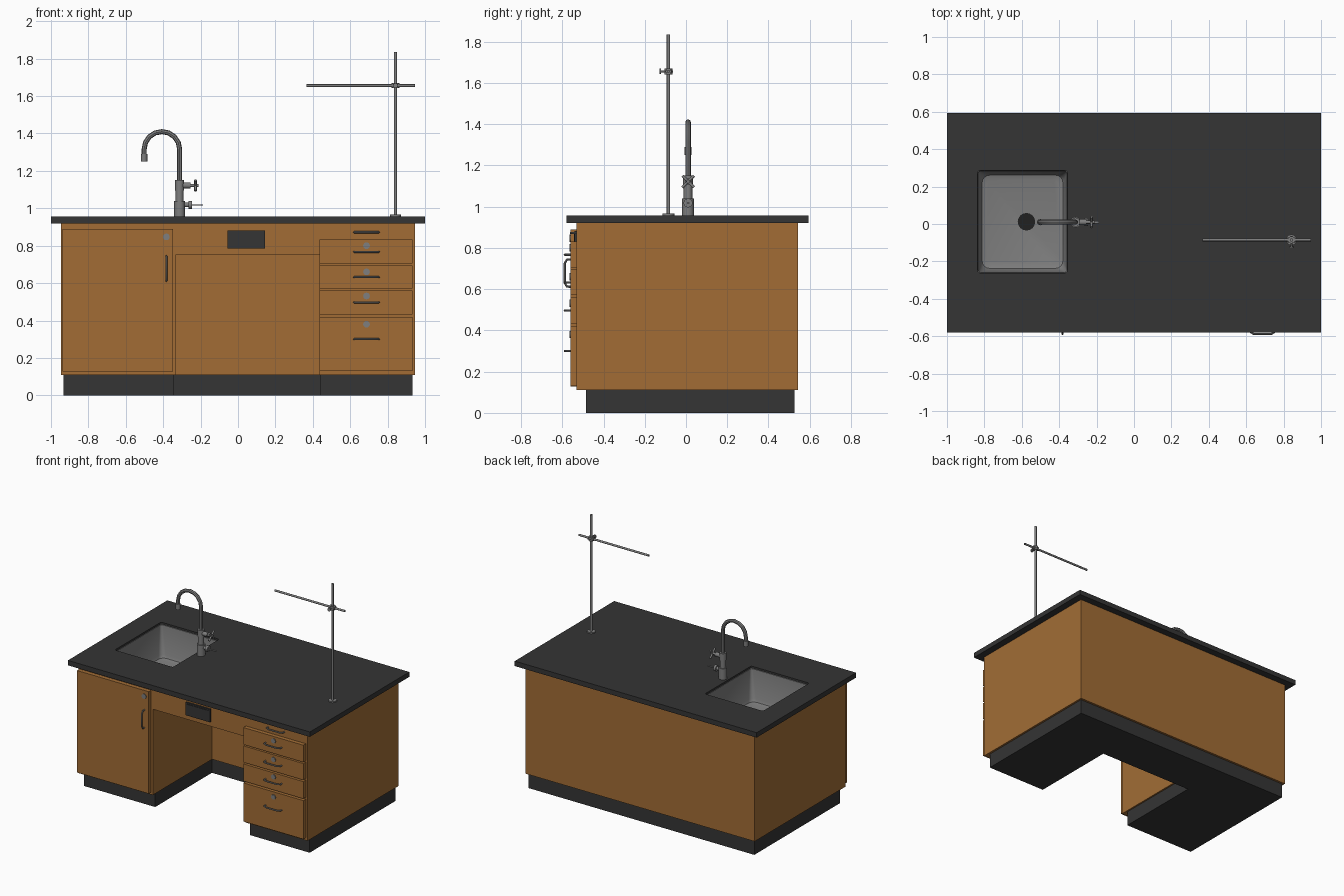
import bpy, bmesh, math
from mathutils import Vector

if "Cube" in bpy.data.objects:
    bpy.data.objects.remove(bpy.data.objects["Cube"])


def material(name, rgb):
    m = bpy.data.materials.new(name)
    m.diffuse_color = (*rgb, 1)
    m.use_nodes = True
    m.node_tree.nodes["Principled BSDF"].inputs["Base Color"].default_value = m.diffuse_color
    return m


WOOD = material("warm wood", (0.36, 0.152, 0.036))
BLACK = material("black resin", (0.035, 0.035, 0.035))
STEEL = material("grey steel", (0.21, 0.21, 0.21))
DRAIN = material("dark drain", (0.015, 0.015, 0.015))


def finish(ob, name, mat, smooth=False):
    ob.name = name
    ob.data.materials.clear()
    ob.data.materials.append(mat)
    if smooth:
        bpy.ops.object.select_all(action='DESELECT')
        ob.select_set(True)
        bpy.context.view_layer.objects.active = ob
        bpy.ops.object.shade_smooth_by_angle(angle=math.radians(40))
    return ob


def from_bmesh(bm, name, mat):
    me = bpy.data.meshes.new(name)
    bm.to_mesh(me)
    bm.free()
    ob = bpy.data.objects.new(name, me)
    bpy.context.collection.objects.link(ob)
    return finish(ob, name, mat)


def box(name, lo, hi, mat):
    bpy.ops.mesh.primitive_cube_add(size=1)
    ob = bpy.context.object
    for v in ob.data.vertices:
        v.co = [lo[i] + (v.co[i] + 0.5) * (hi[i] - lo[i]) for i in range(3)]
    return finish(ob, name, mat)


def rod(name, a, b, r, mat=STEEL, sides=12, r2=None):
    a, b = Vector(a), Vector(b)
    d = b - a
    bpy.ops.mesh.primitive_cone_add(vertices=sides, radius1=r, radius2=r if r2 is None else r2,
                                    depth=d.length, location=(a + b) / 2,
                                    rotation=d.to_track_quat('Z', 'Y').to_euler())
    return finish(bpy.context.object, name, mat, True)


def tube(name, pts, r, mat=STEEL):
    cu = bpy.data.curves.new(name, 'CURVE')
    cu.dimensions = '3D'
    cu.bevel_depth = r
    cu.bevel_resolution = 2
    cu.use_fill_caps = True
    sp = cu.splines.new('POLY')
    sp.points.add(len(pts) - 1)
    for p, co in zip(sp.points, pts):
        p.co = (*co, 1)
    ob = bpy.data.objects.new(name, cu)
    bpy.context.collection.objects.link(ob)
    bpy.ops.object.select_all(action='DESELECT')
    ob.select_set(True)
    bpy.context.view_layer.objects.active = ob
    bpy.ops.object.convert(target='MESH')
    return finish(bpy.context.object, name, mat, True)


def u_prism(name, x0, x1, y0, y1, n0, n1, ny, z0, z1, mat):
    """U-shaped plan with a knee space notch, extruded up, open on top."""
    plan = [(x0, y0), (n0, y0), (n0, ny), (n1, ny), (n1, y0), (x1, y0), (x1, y1), (x0, y1)]
    bm = bmesh.new()
    lo = [bm.verts.new((x, y, z0)) for x, y in plan]
    hi = [bm.verts.new((x, y, z1)) for x, y in plan]
    bm.faces.new(lo[::-1])
    for i in range(8):
        j = (i + 1) % 8
        bm.faces.new((lo[i], lo[j], hi[j], hi[i]))
    return from_bmesh(bm, name, mat)


def rounded(x0, x1, y0, y1, r, n=4):
    pts = []
    for k, (cx, cy) in enumerate([(x1 - r, y1 - r), (x0 + r, y1 - r), (x0 + r, y0 + r), (x1 - r, y0 + r)]):
        for i in range(n + 1):
            a = math.pi / 2 * (k + i / n)
            pts.append((cx + r * math.cos(a), cy + r * math.sin(a)))
    return pts


# Cabinet carcass, toe kick, apron over the knee space
u_prism("cabinet_body", -0.947, 0.947, -0.53, 0.542, -0.333, 0.435, 0.17, 0.11, 0.921, WOOD)
u_prism("toe_kick", -0.933, 0.932, -0.485, 0.526, -0.345, 0.44, 0.185, 0.0, 0.11, BLACK)
box("apron", (-0.335, -0.528, 0.75), (0.437, -0.5, 0.921), WOOD)
box("outlet_box", (-0.055, -0.54, 0.785), (0.145, -0.515, 0.882), BLACK)
box("outlet_cover", (-0.045, -0.544, 0.795), (0.135, -0.53, 0.872), BLACK)

# Countertop with the sink opening
top = box("countertop", (-1, -0.58, 0.92), (1, 0.594, 0.957), BLACK)
cut = box("sink_cutter", (-0.836, -0.261, 0.8), (-0.356, 0.285, 1.1), BLACK)
cut.hide_render = True
bm = bmesh.new()
bm.from_mesh(cut.data)
bmesh.ops.bevel(bm, geom=[e for e in bm.edges if abs(e.verts[0].co.z - e.verts[1].co.z) > 0.1],
                offset=0.012, segments=3, profile=0.5, affect='EDGES')
bm.to_mesh(cut.data)
bm.free()
mod = top.modifiers.new("opening", 'BOOLEAN')
mod.object = cut
mod.solver = 'EXACT'
bpy.context.view_layer.objects.active = top
bpy.ops.object.modifier_apply(modifier="opening")
bpy.data.objects.remove(cut)

# Sink basin: rim, tapered walls, filleted floor
bm = bmesh.new()
rings = []
for inset, z, r in [(-0.003, 0.945, 0.014), (0.002, 0.94, 0.015), (0.016, 0.73, 0.035),
                    (0.024, 0.71, 0.04), (0.045, 0.703, 0.04)]:
    pts = rounded(-0.836 + inset, -0.356 - inset, -0.261 + inset, 0.285 - inset, r)
    rings.append([bm.verts.new((x, y, z)) for x, y in pts])
for a, b in zip(rings, rings[1:]):
    for i in range(len(a)):
        j = (i + 1) % len(a)
        bm.faces.new((a[i], a[j], b[j], b[i])).normal_flip()
bm.faces.new(rings[-1])
bmesh.ops.recalc_face_normals(bm, faces=bm.faces)
if bm.faces[:][-1].normal.z < 0:
    bmesh.ops.reverse_faces(bm, faces=bm.faces)
finish(from_bmesh(bm, "sink_basin", STEEL), "sink_basin", STEEL, True)
rod("sink_drain", (-0.575, 0.012, 0.70), (-0.575, 0.012, 0.708), 0.047, DRAIN, 16)


# Handles and locks
def handle(name, c, vertical=False, y=-0.56, reach=0.031):
    prof = [(-0.066, 0), (-0.066, 0.55), (-0.048, 0.9), (0.048, 0.9), (0.066, 0.55), (0.066, 0)]
    tube(name, [(c[0] + (0 if vertical else t), y - d * reach, c[1] + (t if vertical else 0))
                for t, d in prof], 0.0055)


def lock(name, x, z):
    rod(name, (x, -0.555, z), (x, -0.566, z), 0.018, STEEL, 16)


box("door", (-0.938, -0.56, 0.128), (-0.347, -0.53, 0.89), WOOD)
handle("door_handle", (-0.383, 0.678), True)
lock("door_lock", -0.383, 0.847)
drawers = [(0.13, 0.418, 0.30, 0.38), (0.432, 0.56, 0.497, 0.531),
           (0.572, 0.695, 0.632, 0.66), (0.705, 0.832, 0.767, 0.80)]
for i, (z0, z1, zh, zl) in enumerate(drawers):
    box(f"drawer_{i + 1}", (0.437, -0.56, z0), (0.932, -0.53, z1), WOOD)
    handle(f"drawer_handle_{i + 1}", (0.687, zh))
    lock(f"drawer_lock_{i + 1}", 0.687, zl)
handle("pullout_handle", (0.687, 0.872), y=-0.53)

# Faucet
fx, fy = -0.312, 0.01
rod("faucet_base", (fx, fy, 0.955), (fx, fy, 1.04), 0.029)
rod("faucet_neck", (fx, fy, 1.04), (fx, fy, 1.10), 0.021)
rod("faucet_valve_body", (fx, fy, 1.095), (fx, fy, 1.15), 0.024)
R = 0.095
arc = [(fx - R + R * math.cos(math.pi * i / 8), fy, 1.315 + R * math.sin(math.pi * i / 8)) for i in range(9)]
tube("faucet_spout", [(fx, fy, 1.14)] + arc + [(fx - 2 * R, fy, 1.27)], 0.0135)
rod("faucet_nozzle", (fx - 2 * R, fy, 1.25), (fx - 2 * R, fy, 1.29), 0.017)
rod("valve_bonnet", (fx, fy, 1.122), (-0.255, fy, 1.122), 0.016)
rod("valve_stem", (-0.26, fy, 1.122), (-0.212, fy, 1.122), 0.009)
for i, s in enumerate((1, -1)):
    d = 0.028
    rod(f"valve_cross_{i + 1}", (-0.227, fy - d, 1.122 - s * d), (-0.227, fy + d, 1.122 + s * d), 0.007)
rod("lever_valve", (fx, fy, 1.018), (-0.245, fy, 1.018), 0.012)
rod("lever_collar", (-0.265, fy, 1.018), (-0.247, fy, 1.018), 0.022)
box("lever", (-0.25, fy - 0.006, 1.015), (-0.188, fy + 0.006, 1.021), STEEL)

# Upright rod with clamp and crossbar
sx, sy, sz = 0.842, -0.085, 1.656
rod("upright_flange", (sx, sy, 0.955), (sx, sy, 0.966), 0.029)
rod("upright_rod", (sx, sy, 0.96), (sx, sy, 1.835), 0.0085)
rod("crossbar", (0.365, sy, sz), (0.945, sy, sz), 0.0075)
rod("clamp_body", (sx - 0.022, sy, sz), (sx + 0.022, sy, sz), 0.014)
rod("clamp_collar", (sx, sy, sz - 0.014), (sx, sy, sz + 0.014), 0.019)
rod("clamp_screw", (sx, sy - 0.042, sz), (sx, sy + 0.022, sz), 0.005)
rod("clamp_knob", (sx, sy - 0.044, sz), (sx, sy - 0.036, sz), 0.013)
